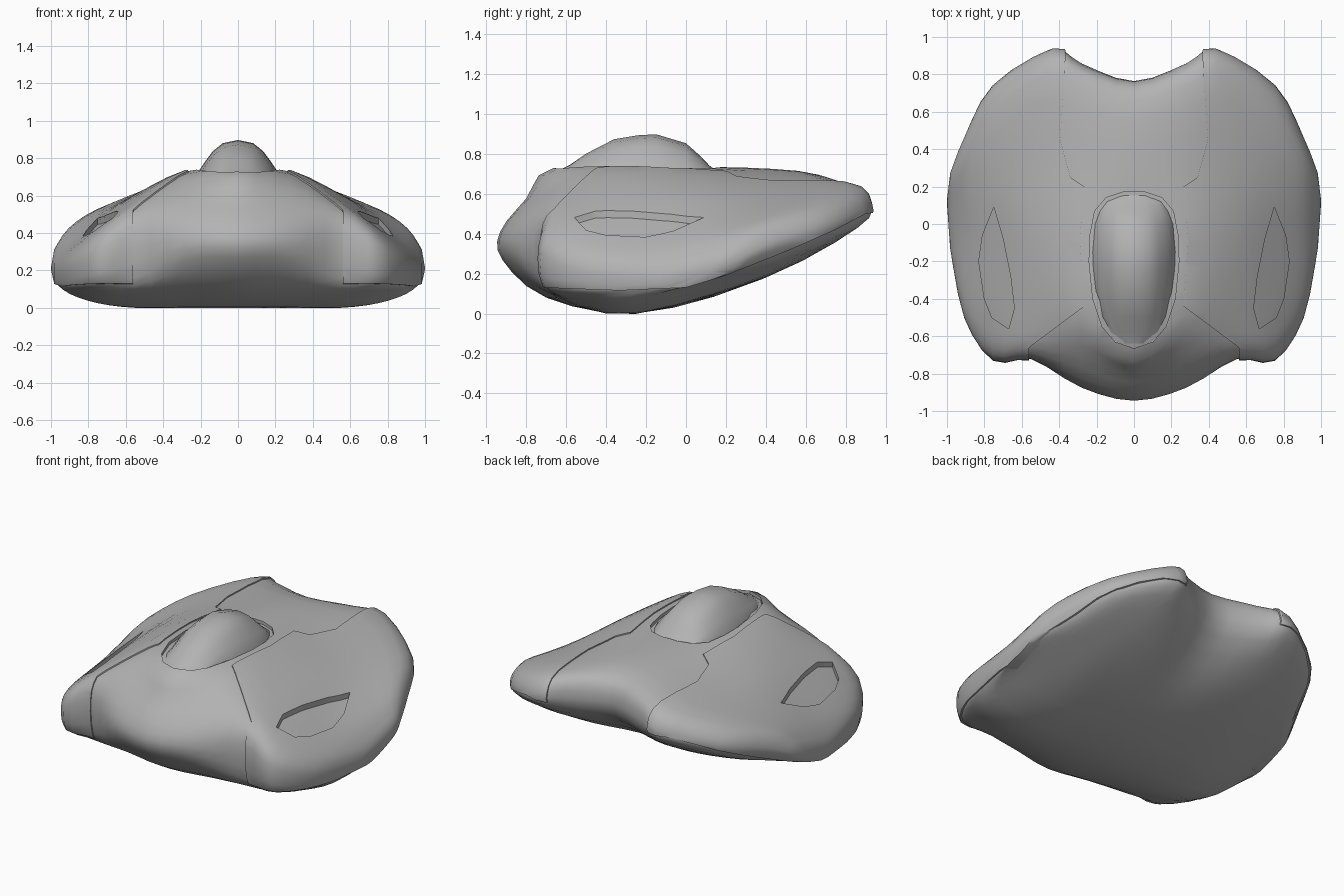
import bpy, bmesh, math
from mathutils import Vector

old = bpy.data.objects.get("Cube")
if old:
    bpy.data.objects.remove(old)

grey = bpy.data.materials.new("plain grey")
grey.use_nodes = True
tone = (0.45, 0.45, 0.45, 1)
grey.diffuse_color = tone
grey.node_tree.nodes["Principled BSDF"].inputs["Base Color"].default_value = tone


def finish(bm, name, swell=0):
    """Turn a bmesh into an object, optionally pushed out along its normals."""
    bmesh.ops.recalc_face_normals(bm, faces=bm.faces)
    bm.normal_update()
    for v, n in [(v, v.normal.copy()) for v in bm.verts]:
        v.co += n * swell
    mesh = bpy.data.meshes.new(name)
    bm.to_mesh(mesh)
    bm.free()
    mesh.materials.append(grey)
    obj = bpy.data.objects.new(name, mesh)
    bpy.context.collection.objects.link(obj)
    return obj


def smooth_path(pts, closed, steps):
    """Catmull-Rom interpolation through the given points."""
    n, out = len(pts), []
    for i in range(n if closed else n - 1):
        ids = [i - 1, i, i + 1, i + 2]
        a, b, c, d = [pts[k % n if closed else min(max(k, 0), n - 1)] for k in ids]
        for s in range(steps):
            t = s / steps
            out.append(b + (c - a) * (t / 2) + (a * 2 - b * 5 + c * 4 - d) * (t * t / 2)
                       + (b * 3 - a - c * 3 + d) * (t ** 3 / 2))
    return out if closed else out + [pts[-1]]


def loft(rows, name, tips=None, swell=0):
    """Skin closed rings; close the ends with a tip point or a flat cap."""
    bm = bmesh.new()
    rings = [[bm.verts.new(p) for p in row] for row in rows]
    n = len(rings[0])
    for a, b in zip(rings, rings[1:]):
        for i in range(n):
            j = (i + 1) % n
            bm.faces.new((a[i], a[j], b[j], b[i]))
    for k, ring in enumerate((rings[0], rings[-1])):
        if tips:
            tip = bm.verts.new(tips[k])
            for i in range(n):
                bm.faces.new((ring[i], ring[(i + 1) % n], tip))
        else:
            bm.faces.new(ring)
    return finish(bm, name, swell)


def prism(outline, low, high, place):
    """Straight cutter: an outline carried from low to high."""
    return loft([[place(u, v, w) for u, v in outline] for w in (low, high)], "cutter")


def cut(obj, cutter, operation):
    mod = obj.modifiers.new("cut", "BOOLEAN")
    mod.object, mod.operation, mod.solver = cutter, operation, "EXACT"
    graph = bpy.context.evaluated_depsgraph_get()
    result = bpy.data.meshes.new_from_object(obj.evaluated_get(graph))
    obj.modifiers.clear()
    obj.data = result
    bpy.data.objects.remove(cutter)


def flat(sign):
    return lambda u, v, w: Vector((sign * u, v, w))


# Hull sections (y, z) from the nose, over the top, round the tail and under
sections = {
    0: [(-.92, .27), (-.93, .41), (-.8, .575), (-.66, .73), (-.1, .73), (.3, .73),
        (.66, .695), (.76, .58), (.7, .4), (.32, .15), (-.25, 0), (-.7, .08)],
    .28: [(-.85, .26), (-.86, .42), (-.71, .59), (-.48, .715), (-.1, .725), (.3, .695),
          (.74, .67), (.85, .58), (.8, .41), (.4, .18), (-.25, 0), (-.66, .08)],
    .55: [(-.7, .16), (-.72, .4), (-.66, .52), (-.5, .56), (-.1, .595), (.3, .595),
          (.8, .63), (.925, .545), (.86, .43), (.42, .2), (-.25, 0), (-.6, .07)],
    .75: [(-.7, .14), (-.72, .3), (-.66, .38), (-.5, .415), (-.1, .445), (.2, .485),
          (.6, .52), (.73, .46), (.68, .36), (.38, .22), (-.25, .025), (-.55, .08)],
    .9: [(-.47, .13), (-.5, .21), (-.46, .26), (-.36, .29), (-.1, .325), (.12, .37),
         (.36, .42), (.46, .37), (.42, .3), (.3, .22), (-.2, .08), (-.4, .1)],
    .975: [(-.12, .15), (-.13, .18), (-.11, .2), (-.07, .22), (.02, .25), (.12, .28),
           (.24, .31), (.27, .28), (.25, .24), (.19, .2), (.02, .14), (-.07, .13)],
}


def hull_point(x, y, z):
    """The middle sections lean inward at the tail to form its two lobes."""
    lean = max(0, y - .4) * .22 if abs(x) == .55 else 0
    return Vector((x - math.copysign(lean, x), y, z))


stations = [-x for x in reversed(sections) if x] + list(sections)
rings = [smooth_path([hull_point(x, y, z) for y, z in sections[abs(x)]], True, 3)
         for x in stations]
columns = [smooth_path(col, False, 3) for col in zip(*rings)]
hull_rows = list(zip(*columns))
hull_tips = [(-.993, .12, .21), (.993, .12, .21)]

hull = loft(hull_rows, "hull", hull_tips)
vent_floor = loft(hull_rows, "vent_floor", hull_tips, -.02)

# Side panels: thin raised armour following the hull
seam = [(.265, -.44), (.29, -.08), (.265, .2), (.34, .25), (.395, .45), (.365, .91),
        (.365, 1.1), (1.1, 1.1), (1.1, -1.1), (.57, -1.1), (.56, -.66)]
skirt = [(-1.1, .14), (-.73, .13), (-.33, .115), (0, .13), (.2, .19), (.5, .31),
         (.75, .42), (.9, .5), (1.1, .52), (1.1, 1), (-1.1, 1)]
vent = [(.75, .09), (.81, -.06), (.83, -.2), (.8, -.4), (.76, -.5), (.67, -.56),
        (.64, -.45), (.66, -.28), (.7, -.08)]
parts = [hull, vent_floor]
for sign, side in ((1, "left"), (-1, "right")):
    panel = loft(hull_rows, side + "_panel", hull_tips, .008)
    cut(panel, prism(seam, -.5, 1.5, flat(sign)), "INTERSECT")
    cut(panel, prism(skirt, -2, 2, lambda u, v, w: Vector((w, u, v))), "INTERSECT")
    for target in (panel, hull):
        cut(target, prism(vent, .24, 1.2, flat(sign)), "DIFFERENCE")
    parts.append(panel)

# Groove round the canopy
rim = [(0, -.665), (.1, -.63), (.17, -.55), (.22, -.4), (.24, -.2), (.235, -.06),
       (.21, .07), (.15, .14), (.06, .17)]
rim += [(-x, y) for x, y in reversed(rim) if x]
cut(hull, prism(rim, .705, 1.2, flat(1)), "DIFFERENCE")

# Canopy: (y, half width, crown height) with one arched section
arch = [(1, -1), (.95, .03), (.76, .38), (.58, .68), (.35, .91), (0, 1)]
arch += [(-u, v) for u, v in reversed(arch[:-1])]
spine = [(-.64, .05, .705), (-.58, .135, .745), (-.5, .18, .8), (-.36, .218, .872),
         (-.24, .23, .892), (-.15, .232, .897), (0, .218, .852), (.07, .19, .79),
         (.12, .15, .738), (.152, .07, .705)]
base = .71
dome_rows = []
for y, wide, crown in spine:
    rise = max(crown - base, .005)
    dome_rows.append([Vector((u * wide, y, base + v * rise if v > 0 else base - .06))
                      for u, v in arch])
parts.append(loft(dome_rows, "canopy"))

for obj in parts:
    obj.data.shade_smooth()
    obj.data.set_sharp_from_angle(angle=math.radians(35))
